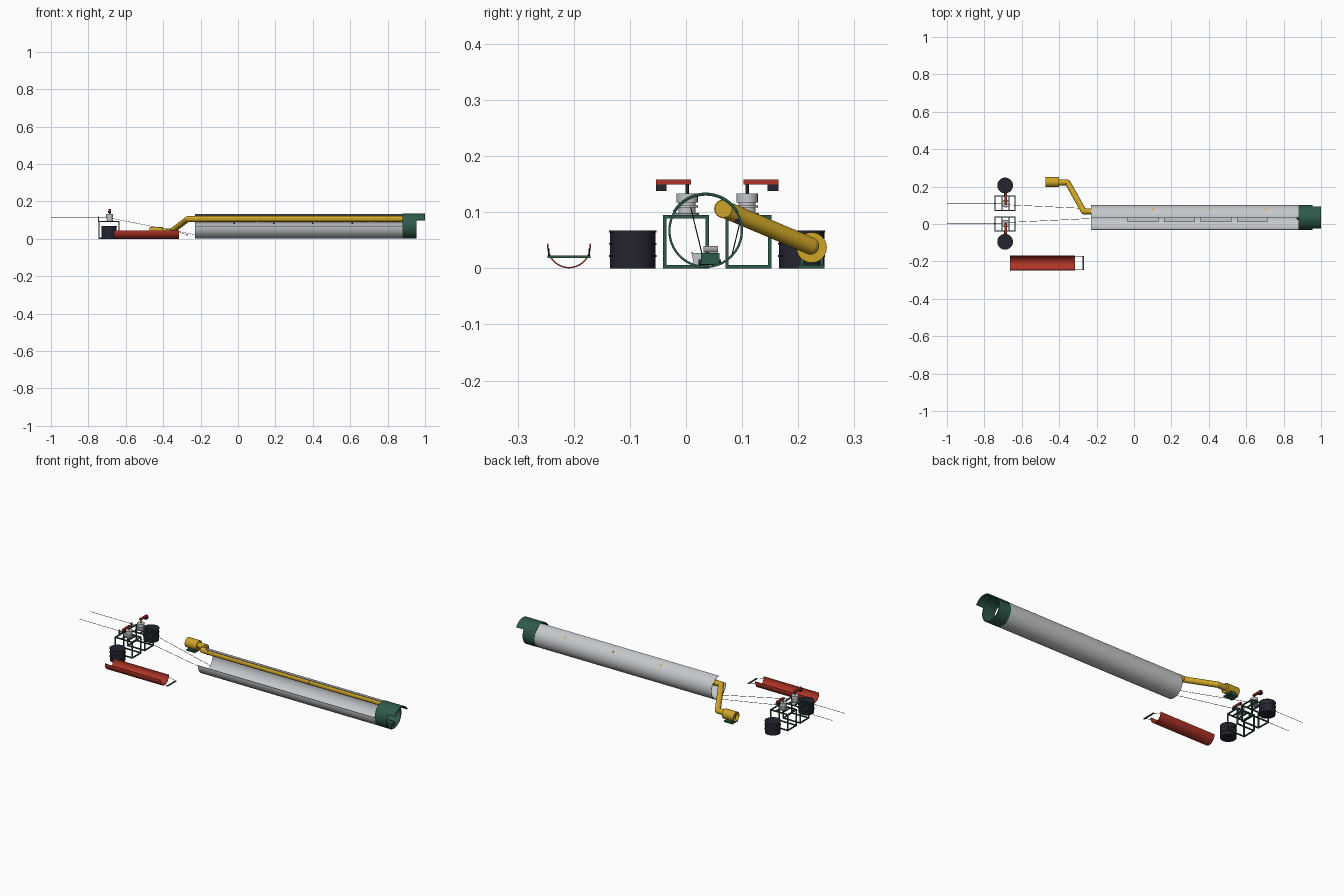
import bpy, bmesh, math
from mathutils import Vector

if "Cube" in bpy.data.objects:
    bpy.data.objects.remove(bpy.data.objects["Cube"])


def mat(name, r, g, b):
    m = bpy.data.materials.new(name)
    m.diffuse_color = (r, g, b, 1)
    m.use_nodes = True
    m.node_tree.nodes["Principled BSDF"].inputs["Base Color"].default_value = m.diffuse_color
    return m


GREY = mat("light grey", .56, .58, .60)
STEEL = mat("steel grey", .36, .37, .39)
YELLOW = mat("yellow", .62, .37, .02)
RED = mat("red", .43, .035, .02)
GREEN = mat("dark green", .028, .10, .07)
NAVY = mat("dark navy", .018, .018, .03)
ROPE = mat("rope black", .03, .03, .03)


def make(name, bm, m, smooth=False):
    bmesh.ops.recalc_face_normals(bm, faces=bm.faces[:])
    me = bpy.data.meshes.new(name)
    bm.to_mesh(me)
    bm.free()
    me.materials.append(m)
    o = bpy.data.objects.new(name, me)
    bpy.context.collection.objects.link(o)
    if smooth:
        bpy.context.view_layer.objects.active = o
        o.select_set(True)
        bpy.ops.object.shade_smooth_by_angle(angle=math.radians(35))
        o.select_set(False)
    return o


def box(name, x, y, z, m):
    """Box from (min, max) pairs."""
    bm = bmesh.new()
    bmesh.ops.create_cube(bm, size=1)
    for v in bm.verts:
        v.co = [(p[0] + p[1]) / 2 + c * (p[1] - p[0]) for c, p in zip(v.co, (x, y, z))]
    return make(name, bm, m)


def rod(name, a, b, r, m, n=24):
    """Cylinder between two points."""
    a, b = Vector(a), Vector(b)
    bm = bmesh.new()
    bmesh.ops.create_cone(bm, cap_ends=True, segments=n, radius1=r, radius2=r, depth=(b - a).length)
    q = Vector((0, 0, 1)).rotation_difference(b - a)
    for v in bm.verts:
        v.co = q @ v.co + (a + b) / 2
    return make(name, bm, m, True)


def shell(name, x, cy, cz, ro, ri, a0, a1, m, n=48):
    """Part of a tube along x; angles in degrees, 0 = +y, 90 = up."""
    bm = bmesh.new()
    full = a1 - a0 >= 360
    rows = []
    for i in range(n if full else n + 1):
        t = math.radians(a0 + (a1 - a0) * i / n)
        rows.append([bm.verts.new((px, cy + r * math.cos(t), cz + r * math.sin(t)))
                     for px, r in ((x[0], ro), (x[1], ro), (x[1], ri), (x[0], ri))])
    for i in range(n):
        p, q = rows[i], rows[(i + 1) % len(rows)]
        for k in range(4):
            bm.faces.new((p[k], p[(k + 1) % 4], q[(k + 1) % 4], q[k]))
    if not full:
        bm.faces.new(rows[0])
        bm.faces.new(rows[-1])
    return make(name, bm, m, True)


def path(name, pts, r, m, n=24):
    """Pipe through points, with round joints."""
    for i, (a, b) in enumerate(zip(pts, pts[1:])):
        rod(f"{name}_{i}", a, b, r, m, n)
    if n > 8:
        for p in pts[1:-1]:
            bm = bmesh.new()
            bmesh.ops.create_uvsphere(bm, u_segments=n, v_segments=12, radius=r)
            bmesh.ops.translate(bm, verts=bm.verts[:], vec=p)
            make(name + "_joint", bm, m, True)


# Cutaway tunnel lining, open in the upper front quarter
CY, CZ = .035, .067
shell("tunnel_lining", (-.23, .915), CY, CZ, .066, .0635, -180, 90, GREY, 54)

# Green shield ring and its projecting hood
shell("shield_ring", (.88, .955), CY, CZ, .0665, .0625, 0, 360, GREEN, 64)
shell("shield_hood", (.88, 1.0), CY, CZ, .068, .064, 30, 150, GREEN, 32)

# Ventilation duct, bends and fan
path("vent_duct", [(.90, .067, .106), (-.268, .067, .106), (-.355, .222, .04), (-.41, .222, .04)], .0155, YELLOW)
for x in (-.235, .1, .4, .7):
    shell("duct_band", (x, x + .008), .067, .106, .0168, .0145, 0, 360, YELLOW, 24)
shell("fan_casing", (-.473, -.40), .224, .037, .027, .0245, 0, 360, YELLOW, 32)
rod("fan_back_plate", (-.41, .224, .037), (-.402, .224, .037), .025, YELLOW)
rod("fan_hub", (-.465, .224, .037), (-.41, .224, .037), .008, STEEL)
for i in range(6):
    t = i * math.pi / 3
    rod("fan_blade", (-.46, .224, .037), (-.46, .224 + .024 * math.cos(t), .037 + .024 * math.sin(t)), .002, STEEL, 8)
box("fan_base", (-.465, -.41), (.20, .247), (0, .006), GREEN)
for y in (.206, .242):
    box("fan_leg", (-.455, -.42), (y - .003, y + .003), (.004, .025), GREEN)

# Row of skips on the tunnel floor and the green hauler
for x0 in (-.035, .16, .355, .55):
    bm = bmesh.new()
    bmesh.ops.create_cube(bm, size=1)
    for v in bm.verts:
        half = .013 if v.co.z > 0 else .009
        v.co = (x0 + .0825 + v.co.x * .165, .023 + math.copysign(half, v.co.y), .0165 + v.co.z * .021)
    make("skip", bm, GREY)
    box("skip_rim", (x0, x0 + .165), (.0095, .0115), (.026, .029), ROPE)
box("hauler_body", (.87, .945), (.027, .06), (.007, .027), GREEN)
rod("hauler_drum", (.90, .031, .034), (.90, .057, .034), .006, STEEL)
for x in (.88, .92):
    rod("hauler_axle", (x, .022, .011), (x, .062, .011), .005, NAVY, 16)

# Small lamps on the lining
for x in (-.02, .19, .40, .61):
    box("wall_lamp", (x - .004, x + .004), (.088, .096), (.08, .088), NAVY)

# Two winch stands, mirrored about y = 0.055
X0, X1 = -.743, -.637
MY = .0555


def stand(s):
    def Y(d):
        return MY + s * d

    def yr(a, b):
        return tuple(sorted((Y(a), Y(b))))

    w = .003
    for d in (.0175, .0935):
        for x in (X0, X1):
            box("stand_post", (x - w, x + w), yr(d - w, d + w), (0, .095), GREEN)
        for z in (.003, .092):
            box("stand_long_rail", (X0, X1), yr(d - w, d + w), (z - w, z + w), GREEN)
    for x in (X0, X1):
        for z in (.003, .092):
            box("stand_cross_rail", (x - w, x + w), yr(.0175, .0935), (z - w, z + w), GREEN)
    for x in (-.705, -.668):
        box("motor_rail", (x - w, x + w), yr(.0175, .0935), (.089, .095), GREEN)
    # Winch drum
    c = Y(.0535)
    rod("winch_plate", (-.686, c, .095), (-.686, c, .099), .021, STEEL)
    rod("winch_drum", (-.686, c, .099), (-.686, c, .117), .015, GREY)
    rod("winch_flange", (-.686, c, .108), (-.686, c, .112), .019, GREY)
    rod("winch_cap", (-.686, c, .117), (-.686, c, .133), .019, GREY)
    rod("winch_shaft", (-.686, c, .133), (-.686, c, .15), .003, NAVY, 12)
    # Red crank arm with dark weight
    box("crank_arm", (-.692, -.680), yr(.047, .109), (.149, .158), RED)
    box("crank_weight", (-.694, -.678), yr(.09, .109), (.138, .149), NAVY)
    # Dark barrel with rim
    rod("barrel", (-.689, Y(.1505), 0), (-.689, Y(.1505), .066), .0405, NAVY, 40)
    for z in (.022, .044, .0655):
        shell_ring = bmesh.new()
        bmesh.ops.create_cone(shell_ring, cap_ends=True, segments=40, radius1=.042, radius2=.042, depth=.003)
        bmesh.ops.translate(shell_ring, verts=shell_ring.verts[:], vec=(-.689, Y(.1505), z))
        make("barrel_hoop", shell_ring, NAVY, True)
    # Rope guide and ropes
    box("rope_guide", (X0 - .005, X0 + .001), yr(.0505, .0565), (.092, .118), GREEN)
    rod("outer_rope", (-1.0, Y(.0535), .112), (-.70, Y(.0535), .112), .001, ROPE, 6)
    path("inner_rope", [(-.67, Y(.047), .108), (-.23, Y(.026), .022)], .001, ROPE, 6)


stand(1)
stand(-1)

# Red half-round scoop with tow bar
SY = -.2085
shell("red_scoop", (-.662, -.315), SY, .039, .039, .0365, -188, 8, RED, 36)
for d in (-.036, .036):
    rod("tow_rope", (-.318, SY + d, .035), (-.272, SY + d, .021), .001, ROPE, 6)
box("tow_bar", (-.275, -.268), (SY - .038, SY + .038), (.018, .023), GREEN)
